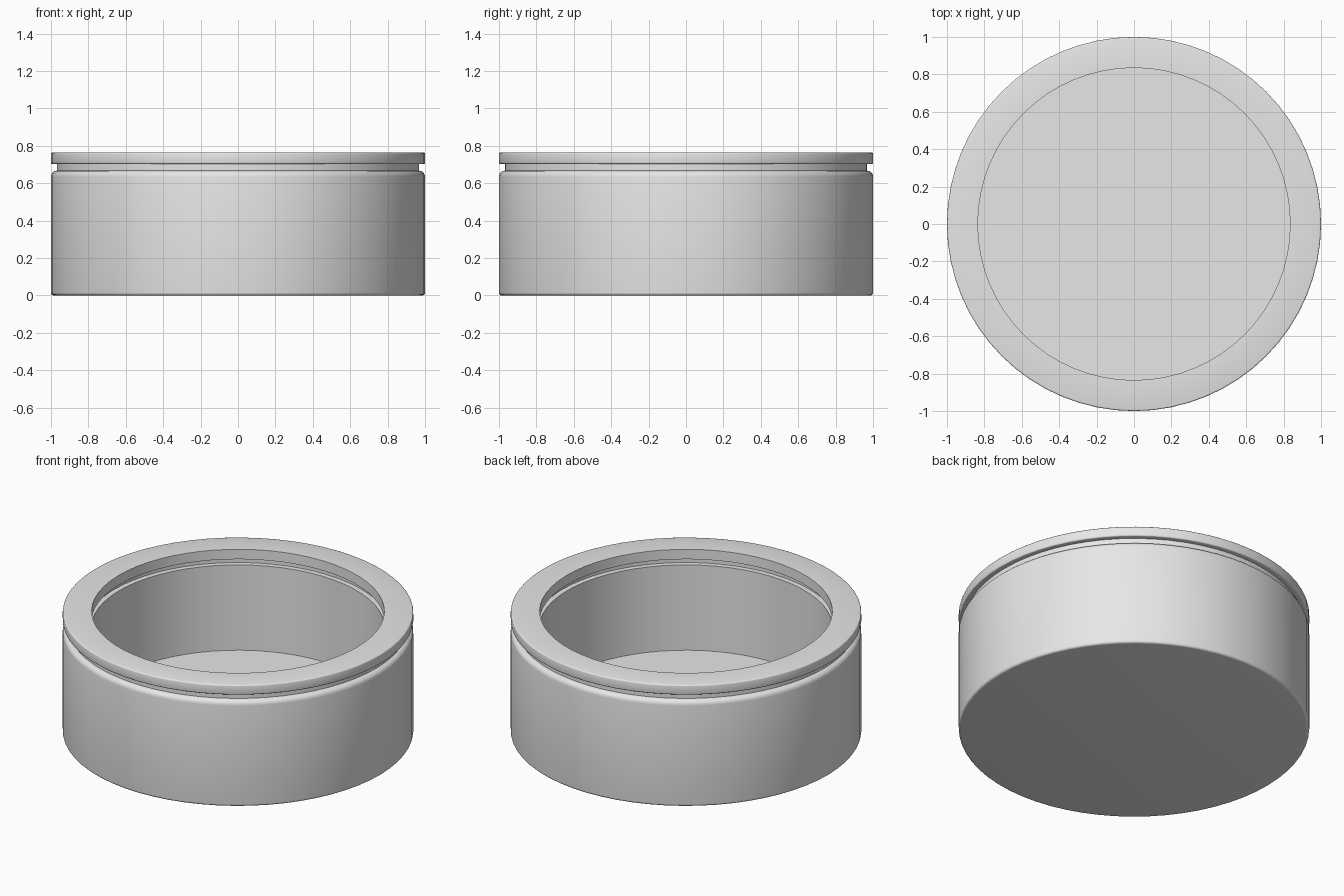
import bpy, math

cube = bpy.data.objects.get("Cube")
if cube:
    bpy.data.objects.remove(cube, do_unlink=True)

SEGMENTS = 64
INNER, OUTER = 0.835, 1.0
GROOVE = 0.032
FLOOR, SHOULDER, RIM, TOP = 0.13, 0.667, 0.703, 0.765

grey = bpy.data.materials.new("light grey")
grey.use_nodes = True
grey.diffuse_color = (0.8, 0.8, 0.8, 1)
grey.node_tree.nodes["Principled BSDF"].inputs["Base Color"].default_value = grey.diffuse_color


def arc(radius, z, size, start, steps=5):
    """Quarter round in the (radius, z) plane, counter-clockwise from start degrees."""
    angles = [math.radians(start + 90 * i / steps) for i in range(steps + 1)]
    return [(radius + size * math.cos(a), z + size * math.sin(a)) for a in angles]


def lathe(name, profile):
    """Revolve a profile; points on the axis become cap centres."""
    verts, rings = [], []
    for r, z in profile:
        count = 1 if r == 0 else SEGMENTS
        rings.append([len(verts) + i for i in range(count)])
        for i in range(count):
            a = 2 * math.pi * i / SEGMENTS
            verts.append((r * math.cos(a), r * math.sin(a), z))
    faces = []
    for lower, upper in zip(rings, rings[1:]):
        if len(lower) == 1:
            faces.append(upper[::-1])
        elif len(upper) == 1:
            faces.append(lower)
        else:
            for i in range(SEGMENTS):
                j = (i + 1) % SEGMENTS
                faces.append((lower[i], lower[j], upper[j], upper[i]))
    mesh = bpy.data.meshes.new(name)
    mesh.from_pydata(verts, [], faces)
    mesh.materials.append(grey)
    obj = bpy.data.objects.new(name, mesh)
    bpy.context.collection.objects.link(obj)
    bpy.ops.object.select_all(action="DESELECT")
    obj.select_set(True)
    bpy.context.view_layer.objects.active = obj
    bpy.ops.object.shade_smooth_by_angle(angle=math.radians(35))
    return obj


# One continuous hollow shell: base, wall, neck groove, rim, inner groove, floor
base_round, shoulder_round, rim_round = 0.015, GROOVE, 0.008
profile = [(0, 0)]
profile += arc(OUTER - base_round, base_round, base_round, -90)
profile += arc(OUTER - shoulder_round, SHOULDER - shoulder_round, shoulder_round, 0)
profile += [(OUTER - GROOVE, RIM)]
profile += arc(OUTER - rim_round, RIM + rim_round, rim_round, -90, 3)
profile += arc(OUTER - rim_round, TOP - rim_round, rim_round, 0, 3)
profile += [(INNER, TOP), (INNER, RIM), (INNER + GROOVE, RIM),
            (INNER + GROOVE, SHOULDER), (INNER, SHOULDER), (INNER, FLOOR), (0, FLOOR)]
lathe("round_container", profile)
